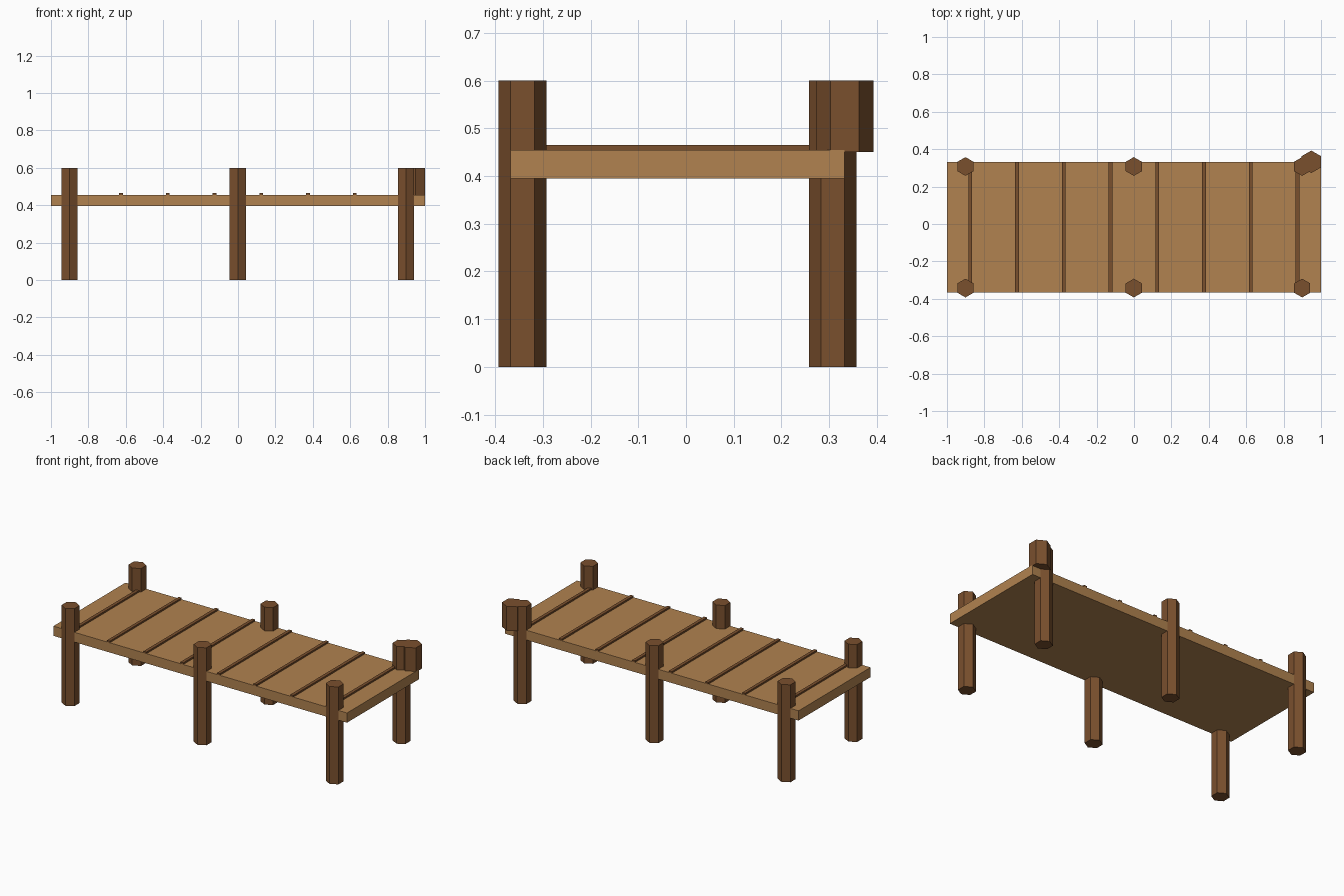
import bpy
from math import radians

if "Cube" in bpy.data.objects:
    bpy.data.objects.remove(bpy.data.objects["Cube"])

MID_Y = -0.0175  # deck centre line


def material(name, color):
    m = bpy.data.materials.new(name)
    m.diffuse_color = color
    m.use_nodes = True
    m.node_tree.nodes["Principled BSDF"].inputs["Base Color"].default_value = m.diffuse_color
    return m


plank_wood = material("plank_wood", (0.44, 0.225, 0.08, 1))
dark_wood = material("dark_wood", (0.195, 0.08, 0.027, 1))


def box(name, loc, size, mat):
    bpy.ops.mesh.primitive_cube_add(size=1, location=loc)
    ob = bpy.context.object
    ob.name = name
    ob.scale = size
    bpy.ops.object.transform_apply(location=False, rotation=False, scale=True)
    ob.data.materials.append(mat)


def hex_post(name, x, y, z0, z1, radius):
    # Six-sided post with corners pointing along y
    bpy.ops.mesh.primitive_cylinder_add(vertices=6, radius=radius, depth=z1 - z0,
                                        location=(x, y, (z0 + z1) / 2))
    ob = bpy.context.object
    ob.name = name
    ob.data.materials.append(dark_wood)


# Deck slab
box("deck", (0, MID_Y, 0.425), (2, 0.7, 0.06), plank_wood)

# Raised strips marking the plank joints
for i in range(8):
    box(f"plank_strip_{i + 1}", (-0.876 + 0.25 * i, MID_Y, 0.455),
        (0.02, 0.699, 0.02), dark_wood)

# Support posts along both long sides
for side, y in (("front", MID_Y - 0.325), ("back", MID_Y + 0.325)):
    for place, x in (("left", -0.901), ("middle", -0.001), ("right", 0.899)):
        hex_post(f"{side}_{place}_post", x, y, 0, 0.6, 0.05)

# Mooring bollard on the back right corner
hex_post("mooring_bollard", 0.948, MID_Y + 0.35, 0.45, 0.6, 0.06)
